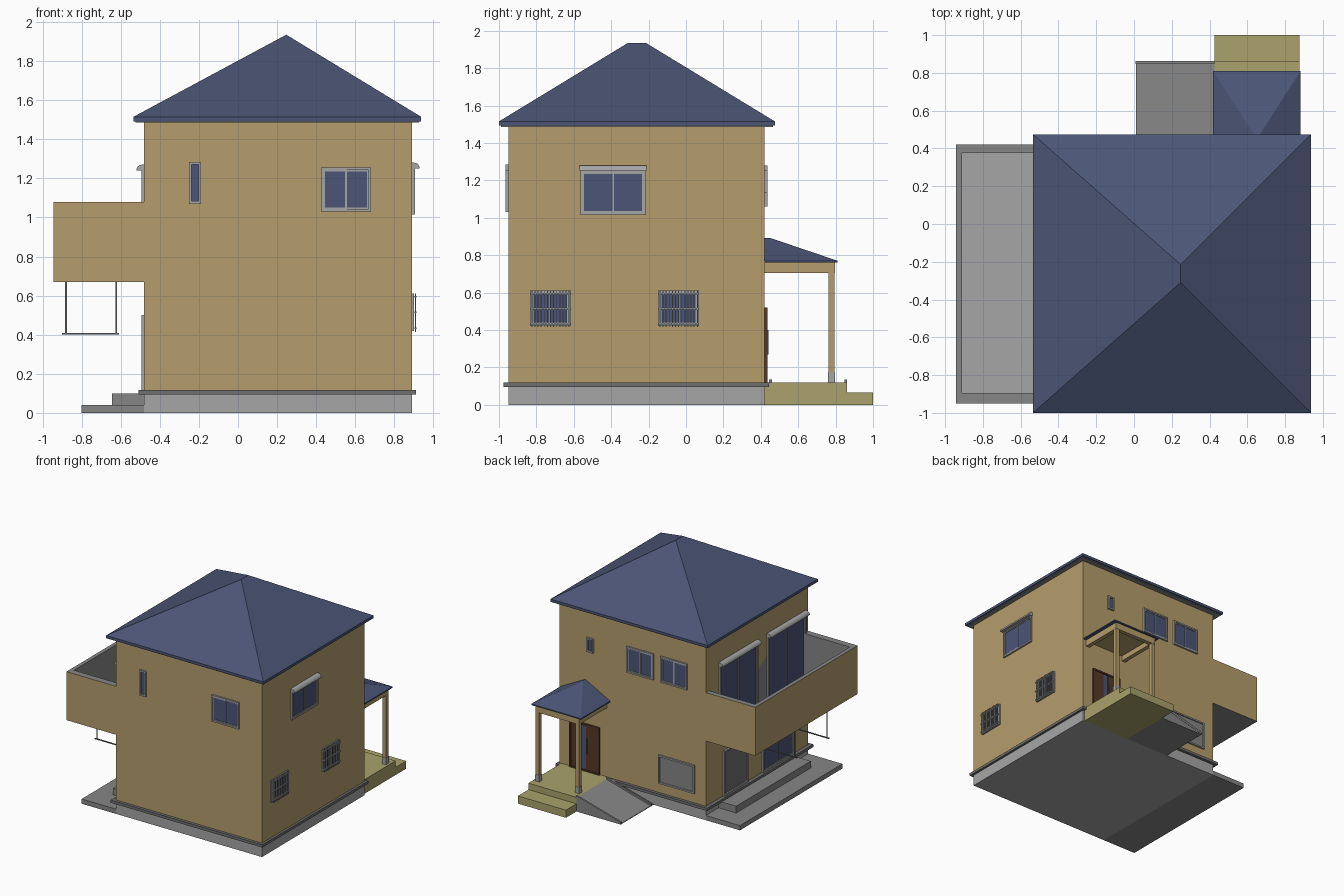
import bpy, bmesh, math
from mathutils import Vector

if "Cube" in bpy.data.objects:
    bpy.data.objects.remove(bpy.data.objects["Cube"])


def material(name, rgb):
    m = bpy.data.materials.new(name)
    m.diffuse_color = (*rgb, 1)
    m.use_nodes = True
    m.node_tree.nodes["Principled BSDF"].inputs["Base Color"].default_value = m.diffuse_color
    return m


TAN = material("wall_tan", (0.46, 0.34, 0.15))
BLUE = material("roof_blue", (0.07, 0.09, 0.18))
OLIVE = material("porch_olive", (0.40, 0.36, 0.15))
DARK = material("dark_grey", (0.16, 0.16, 0.16))
MID = material("mid_grey", (0.24, 0.24, 0.24))
GREY = material("light_grey", (0.38, 0.38, 0.39))
BROWN = material("door_brown", (0.09, 0.04, 0.02))


def finish(name, bm, *mats):
    bmesh.ops.recalc_face_normals(bm, faces=bm.faces)
    me = bpy.data.meshes.new(name)
    bm.to_mesh(me)
    bm.free()
    for m in mats:
        me.materials.append(m)
    ob = bpy.data.objects.new(name, me)
    bpy.context.collection.objects.link(ob)
    return ob


def add_box(bm, x0, x1, y0, y1, z0, z1):
    v = bmesh.ops.create_cube(bm, size=1)["verts"]
    for p in v:
        p.co = Vector(((x0, x1)[p.co.x > 0], (y0, y1)[p.co.y > 0], (z0, z1)[p.co.z > 0]))


def boxes(name, items, mat=GREY):
    bm = bmesh.new()
    for b in items:
        add_box(bm, *b)
    return finish(name, bm, mat)


def extrude(name, pts, direction, mat):
    bm = bmesh.new()
    f = bm.faces.new([bm.verts.new(p) for p in pts])
    r = bmesh.ops.extrude_face_region(bm, geom=[f])
    bmesh.ops.translate(bm, vec=direction, verts=[g for g in r["geom"] if isinstance(g, bmesh.types.BMVert)])
    return finish(name, bm, mat)


def hip_roof(name, x0, x1, y0, y1, z0, z1, ridge):
    # eave slab with a convex hull up to the ridge points
    bm = bmesh.new()
    for z in (z0, z1):
        for x in (x0, x1):
            for y in (y0, y1):
                bm.verts.new((x, y, z))
    for p in ridge:
        bm.verts.new(p)
    bmesh.ops.convex_hull(bm, input=bm.verts)
    bmesh.ops.dissolve_limit(bm, angle_limit=0.01, verts=bm.verts, edges=bm.edges)
    return finish(name, bm, BLUE)


X0, X1, Y0, Y1 = -0.48, 0.89, -0.95, 0.42


def on_wall(w, u0, u1, z0, z1, d0, d1):
    # bounds of a box lying on wall F, B, L or R, d measured outwards
    if w == "F":
        return (u0, u1, Y0 - d1, Y0 - d0, z0, z1)
    if w == "B":
        return (u0, u1, Y1 + d0, Y1 + d1, z0, z1)
    if w == "L":
        return (X0 - d1, X0 - d0, u0, u1, z0, z1)
    return (X1 + d0, X1 + d1, u0, u1, z0, z1)


def ring(w, u0, u1, z0, z1, t, d):
    return [on_wall(w, u0, u1, z0, z0 + t, 0, d), on_wall(w, u0, u1, z1 - t, z1, 0, d),
            on_wall(w, u0, u0 + t, z0 + t, z1 - t, 0, d), on_wall(w, u1 - t, u1, z0 + t, z1 - t, 0, d)]


def window(name, w, u0, u1, z0, z1, panes=2, shutter=False, glass=BLUE, d=0.015):
    t = 0.013
    boxes(name + "_frame", ring(w, u0, u1, z0, z1, t, d))
    boxes(name + "_glass", [on_wall(w, u0 + t, u1 - t, z0 + t, z1 - t, 0, 0.004)], glass)
    if panes == 2:
        m = (u0 + u1) / 2
        boxes(name + "_sashes", ring(w, u0 + t, m + .004, z0 + t, z1 - t, .007, .01)
              + ring(w, m - .004, u1 - t, z0 + t, z1 - t, .007, .007))
    if shutter:
        # rounded roller shutter box
        s, base = (-1, X0) if w == "L" else (1, X1)
        arc = [(0.012 + 0.028 * math.cos(a * math.pi / 12), z1 - 0.005 + 0.03 * math.sin(a * math.pi / 12))
               for a in range(7)]
        pts = [(base + s * a, u0 - 0.005, z) for a, z in [(0, z1 - 0.005)] + arc + [(0, z1 + 0.025)]]
        extrude(name + "_shutter_box", pts, (0, u1 - u0 + 0.01, 0), GREY)


# Base and walls
boxes("foundation", [(X0, X1, Y0, Y1, 0, 0.1)])
boxes("base_trim", [(-0.51, 0.91, -0.975, 0.445, 0.095, 0.118)], DARK)
boxes("house_walls", [(X0, X1, Y0, Y1, 0.118, 1.49)], TAN)

# Main roof
hip_roof("main_roof", -0.535, 0.937, -1, 0.475, 1.492, 1.515, [(0.247, -0.31, 1.935), (0.247, -0.215, 1.935)])
boxes("soffit", [(-0.525, 0.927, -0.99, 0.465, 1.486, 1.492)], MID)

# Balcony tub: tan outside, grey rim, lining and underside
bm = bmesh.new()
add_box(bm, -0.943, X0, Y0, Y1, 0.67, 1.08)
bm.faces.ensure_lookup_table()
top = max(bm.faces, key=lambda f: f.calc_center_median().z)
inner = bmesh.ops.extrude_face_region(bm, geom=[top])
bmesh.ops.delete(bm, geom=[top], context="FACES_ONLY")
vs = [g for g in inner["geom"] if isinstance(g, bmesh.types.BMVert)]
for v in vs:
    v.co.x = -0.91 if v.co.x < -0.7 else X0
    v.co.y = -0.895 if v.co.y < 0 else 0.375
floor = [g for g in inner["geom"] if isinstance(g, bmesh.types.BMFace)]
well = bmesh.ops.extrude_face_region(bm, geom=floor)
bmesh.ops.delete(bm, geom=floor, context="FACES_ONLY")
bmesh.ops.translate(bm, vec=(0, 0, -0.38), verts=[g for g in well["geom"] if isinstance(g, bmesh.types.BMVert)])
for f in bm.faces:
    c = f.calc_center_median()
    outside = c.x < -0.93 or c.y < -0.94 or c.y > 0.41
    f.material_index = 0 if outside else 1
finish("balcony", bm, TAN, MID)
boxes("balcony_floor", [(-0.91, X0, -0.895, 0.375, 0.69, 0.705)])

# Drying pole hangers under the balcony
for i, y in enumerate((-0.63, -0.2)):
    boxes(f"pole_hanger_{i + 1}", [(-0.884, -0.876, y - .004, y + .004, 0.4, 0.67),
                                   (-0.626, -0.618, y - .004, y + .004, 0.4, 0.67),
                                   (-0.9, -0.61, y - .004, y + .004, 0.4, 0.408)], DARK)

# Terrace steps on the left
boxes("terrace_lower_step", [(-0.8, X0, Y0, Y1, 0, 0.04)], MID)
boxes("terrace_upper_step", [(-0.645, X0, -0.75, 0.25, 0.04, 0.098)], MID)

# Left windows
window("balcony_door_back", "L", -0.265, 0.245, 0.705, 1.245, shutter=True)
window("balcony_door_front", "L", -0.91, -0.40, 0.705, 1.245, shutter=True)
window("terrace_side_door", "L", -0.13, 0.19, 0.118, 0.5, panes=1, glass=DARK)
window("terrace_sliding_door", "L", -0.74, -0.33, 0.118, 0.5)

# Front windows
window("front_narrow_window", "F", -0.25, -0.19, 1.07, 1.285, panes=1)
window("front_window", "F", 0.425, 0.68, 1.03, 1.255)

# Right windows, the lower ones behind bars
window("right_upper_window", "R", -0.565, -0.215, 1.015, 1.255, shutter=True)
for i, (a, b) in enumerate(((-0.835, -0.615), (-0.15, 0.07))):
    window(f"right_lower_window_{i + 1}", "R", a, b, 0.42, 0.61, d=0.01)
    n = 12
    bars = [on_wall("R", a + .008 + (b - a - .02) * k / n, a + .013 + (b - a - .02) * k / n, .415, .612, .016, .022)
            for k in range(n + 1)]
    bars += [on_wall("R", a, b, z, z + 0.008, 0.012, 0.024) for z in (0.43, 0.51, 0.59)]
    boxes(f"window_bars_{i + 1}", bars)

# Back windows
window("back_small_window", "B", 0.57, 0.632, 1.135, 1.255, panes=1)
window("back_window_1", "B", 0.005, 0.256, 1.06, 1.28)
window("back_window_2", "B", -0.31, -0.06, 1.06, 1.28)
window("back_ground_window", "B", -0.38, -0.04, 0.2, 0.44, panes=1, glass=MID)

# Entrance door
boxes("door_frame", ring("B", 0.51, 0.79, 0.118, 0.52, 0.014, 0.016), BROWN)
boxes("door_leaves", [on_wall("B", 0.524, 0.635, 0.12, 0.506, 0, 0.01),
                      on_wall("B", 0.68, 0.776, 0.12, 0.506, 0, 0.01)], BROWN)
boxes("door_glass", [on_wall("B", 0.635, 0.68, 0.12, 0.506, 0, 0.006)], BLUE)
boxes("door_handle", [on_wall("B", 0.622, 0.63, 0.27, 0.4, 0.01, 0.02)], DARK)

# Porch floor and step
boxes("porch_floor", [(0.425, 0.875, Y1, 0.86, 0, 0.12)], OLIVE)
boxes("porch_step", [(0.425, 0.875, 0.86, 1.0, 0, 0.065)], OLIVE)

# Ramp with low curbs
extrude("ramp", [(0.01, Y1, 0), (0.425, Y1, 0), (0.425, Y1, 0.12), (0.01, Y1, 0.006)], (0, 0.44, 0), MID)
for n, y in (("inner", 0.445), ("outer", 0.848)):
    extrude(f"ramp_curb_{n}", [(0.008, y, 0), (0.425, y, 0.11), (0.425, y, 0.135), (0.008, y, 0.02)],
            (0, 0.014, 0), MID)

# Porch posts, beams and roof
for n, x in (("left", 0.463), ("right", 0.837)):
    boxes(f"porch_post_{n}", [(x - .016, x + .016, 0.762, 0.794, 0.17, 0.71)], TAN)
    boxes(f"post_foot_{n}", [(x - .019, x + .019, 0.759, 0.797, 0.12, 0.175)])
boxes("porch_beams", [(0.445, 0.481, Y1, 0.796, 0.705, 0.765), (0.819, 0.855, Y1, 0.796, 0.705, 0.765),
                      (0.481, 0.819, 0.76, 0.796, 0.705, 0.765)], TAN)
boxes("porch_ceiling", [(0.481, 0.819, Y1, 0.76, 0.75, 0.76)], TAN)
hip_roof("porch_roof", 0.417, 0.882, Y1, 0.81, 0.76, 0.77, [(0.65, Y1, 0.892), (0.65, 0.45, 0.892)])
